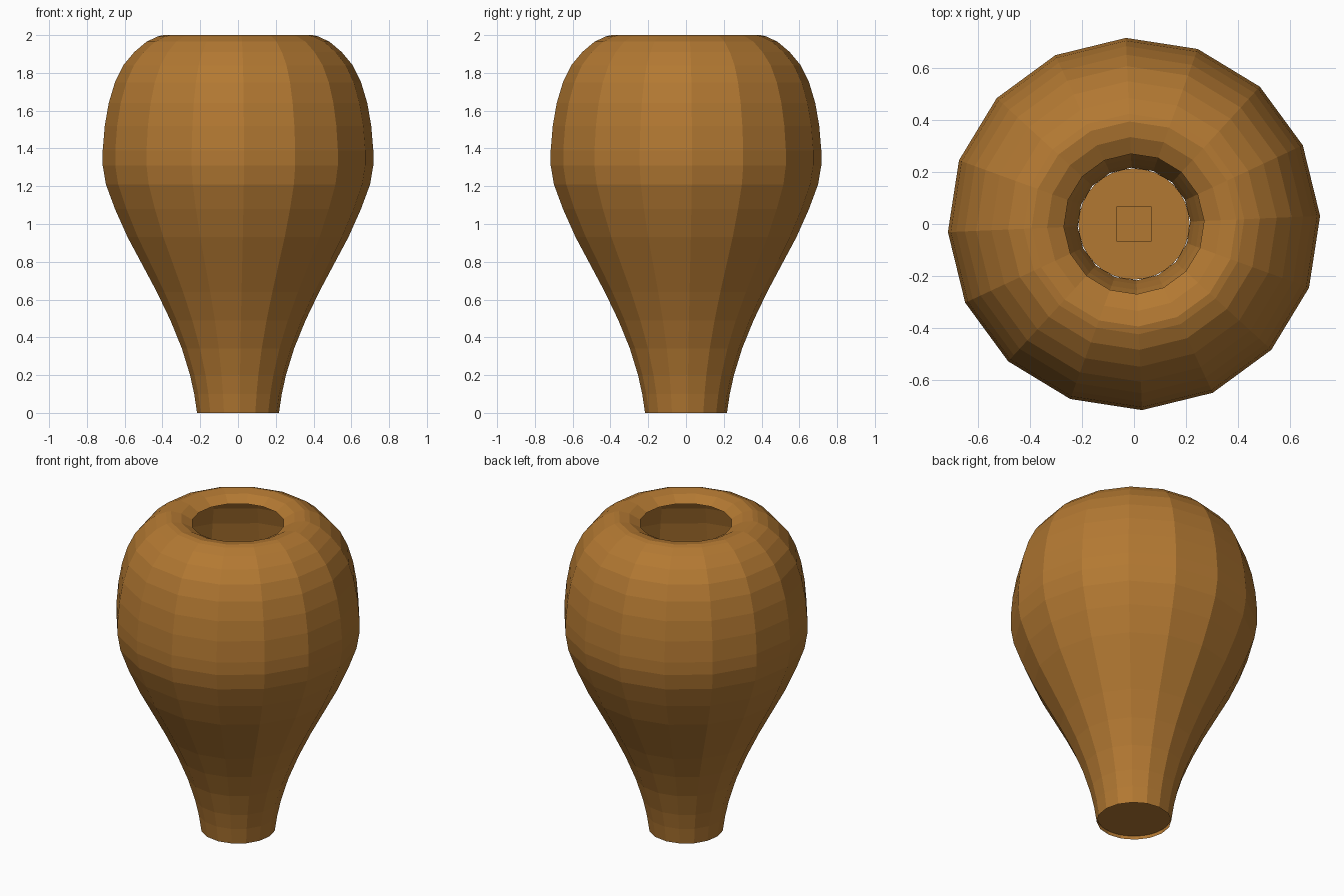
import bpy, bmesh, math

if "Cube" in bpy.data.objects:
    bpy.data.objects.remove(bpy.data.objects["Cube"])

SIDES = 16
OFFSET = math.radians(2.5)

clay = bpy.data.materials.new("warm brown clay")
clay.diffuse_color = (0.45, 0.19, 0.032, 1.0)
clay.use_nodes = True
clay.node_tree.nodes["Principled BSDF"].inputs["Base Color"].default_value = clay.diffuse_color


def make_object(name, bm):
    mesh = bpy.data.meshes.new(name)
    bm.to_mesh(mesh)
    bm.free()
    mesh.materials.append(clay)
    obj = bpy.data.objects.new(name, mesh)
    bpy.context.collection.objects.link(obj)
    return obj


# Vase shell: radius / height profile, swept round 16 flat sides
profile = [(0.217, 0.0), (0.232, 0.10), (0.254, 0.20), (0.297, 0.34),
           (0.358, 0.49), (0.43, 0.64), (0.51, 0.79), (0.585, 0.93),
           (0.652, 1.08), (0.70, 1.21), (0.717, 1.31), (0.717, 1.39),
           (0.706, 1.52), (0.685, 1.64), (0.652, 1.75), (0.608, 1.84),
           (0.55, 1.91), (0.485, 1.965), (0.425, 1.993), (0.395, 2.0),
           (0.335, 1.99), (0.27, 1.955)]
bm = bmesh.new()
rings = []
for r, z in profile:
    rings.append([bm.verts.new((r * math.cos(OFFSET + math.tau * i / SIDES),
                                r * math.sin(OFFSET + math.tau * i / SIDES), z))
                  for i in range(SIDES)])
for low, high in zip(rings, rings[1:]):
    for i in range(SIDES):
        j = (i + 1) % SIDES
        bm.faces.new((low[i], low[j], high[j], high[i]))
make_object("vase_shell", bm)

# Floor disc, slightly recessed in the foot
bm = bmesh.new()
bmesh.ops.create_circle(bm, cap_ends=True, segments=32, radius=0.214)
make_object("vase_floor", bm).location.z = 0.022

# Small square pad on the floor
bm = bmesh.new()
bmesh.ops.create_cube(bm, size=1.0)
bmesh.ops.scale(bm, vec=(0.136, 0.136, 0.009), verts=bm.verts)
make_object("floor_pad", bm).location.z = 0.0265
